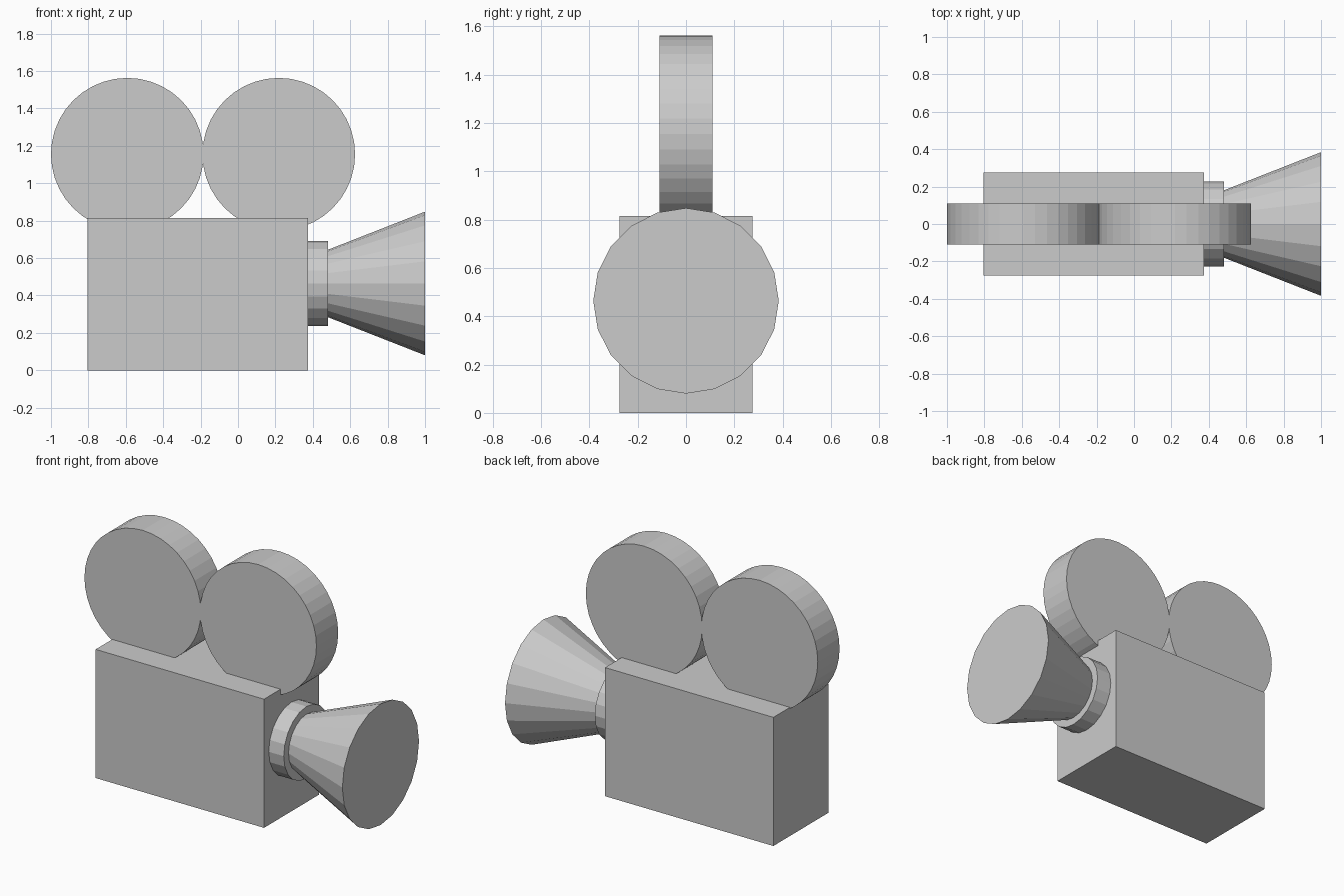
import bpy
from math import pi

if "Cube" in bpy.data.objects:
    bpy.data.objects.remove(bpy.data.objects["Cube"])


def finish(name):
    ob = bpy.context.object
    ob.name = name
    ob.data.name = name
    return ob


# Camera body
bpy.ops.mesh.primitive_cube_add(size=1, location=(-0.215, 0, 0.4075))
body = finish("body")
body.scale = (1.18, 0.55, 0.815)

# Film reels, lying across y and sunk slightly into the body
for name, x in (("rear_reel", -0.592), ("front_reel", 0.218)):
    bpy.ops.mesh.primitive_cylinder_add(
        vertices=40, radius=0.408, depth=0.218,
        location=(x, 0, 1.155), rotation=(pi / 2, 0, 0))
    finish(name)


# Lens parts: round sections along +x
def lens_part(name, x0, x1, r0, r1):
    bpy.ops.mesh.primitive_cone_add(
        vertices=20, radius1=r0, radius2=r1, depth=x1 - x0,
        location=((x0 + x1) / 2, 0, 0.464), rotation=(0, pi / 2, 0))
    finish(name)


lens_part("lens_collar", 0.36, 0.48, 0.228, 0.228)
lens_part("lens_hood", 0.47, 1.0, 0.176, 0.384)
